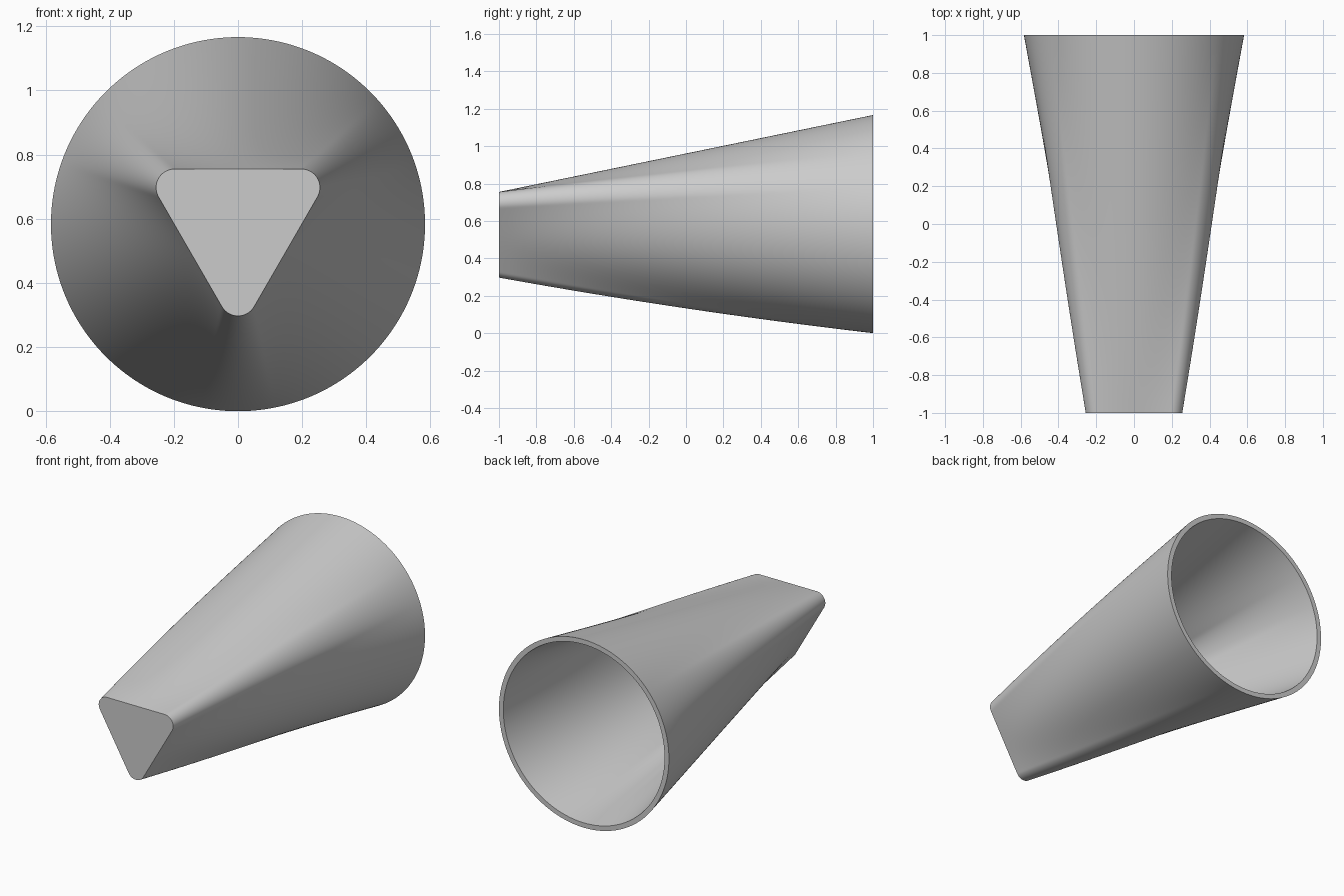
import bpy, bmesh, math

if "Cube" in bpy.data.objects:
    bpy.data.objects.remove(bpy.data.objects["Cube"])

ZC, R = 0.583, 0.583          # axis height, radius of the open round end
C, F = 0.228, 0.058           # triangle corner-centre distance, fillet radius
APO = C / 2 + F               # distance from axis to a flat side
WALL = 0.03
SEG, RINGS = 360, 32
TANGENT = math.atan2(F * math.sin(math.pi / 3), C + F * 0.5)


def triangle_radius(a):
    """Polar radius of the rounded triangle, one corner pointing down."""
    third = 2 * math.pi / 3
    p = abs((a + math.pi / 2 + third / 2) % third - third / 2)
    if p > TANGENT:
        return APO / math.cos(math.pi / 3 - p)
    return C * math.cos(p) + math.sqrt(F * F - (C * math.sin(p)) ** 2)


def radius(a, t):
    """Blend triangle to circle, with the corners bowed slightly outward."""
    tri = triangle_radius(a)
    bow = 0.064 * t * (1 - t) * (tri - APO) / (C + F - APO)
    return tri + (R - tri) * t + bow


def add_skin(bm, y0, inset):
    rings = []
    for i in range(RINGS + 1):
        y = y0 + (1 - y0) * i / RINGS
        t = (y + 1) / 2
        ring = []
        for k in range(SEG):
            a = 2 * math.pi * k / SEG
            r = radius(a, t) - inset
            ring.append(bm.verts.new((r * math.cos(a), y, ZC + r * math.sin(a))))
        rings.append(ring)
    for lo, hi in zip(rings, rings[1:]):
        bridge(bm, lo, hi)
    bm.faces.new(rings[0])
    return rings[-1]


def bridge(bm, lo, hi):
    for k in range(SEG):
        n = (k + 1) % SEG
        bm.faces.new((lo[k], lo[n], hi[n], hi[k]))


# Hollow tapered body: outer skin, inner skin and flat rim
bm = bmesh.new()
outer = add_skin(bm, -1.0, 0.0)
inner = add_skin(bm, -1.0 + WALL, WALL)
bridge(bm, outer, inner)
bmesh.ops.recalc_face_normals(bm, faces=bm.faces)
mesh = bpy.data.meshes.new("tapered_body")
bm.to_mesh(mesh)
bm.free()

body = bpy.data.objects.new("tapered_body", mesh)
bpy.context.collection.objects.link(body)
grey = bpy.data.materials.new("plain_grey")
grey.diffuse_color = (0.6, 0.6, 0.6, 1)
grey.use_nodes = True
grey.node_tree.nodes["Principled BSDF"].inputs["Base Color"].default_value = grey.diffuse_color
mesh.materials.append(grey)

bpy.context.view_layer.objects.active = body
body.select_set(True)
bpy.ops.object.shade_smooth_by_angle(angle=math.radians(35))
